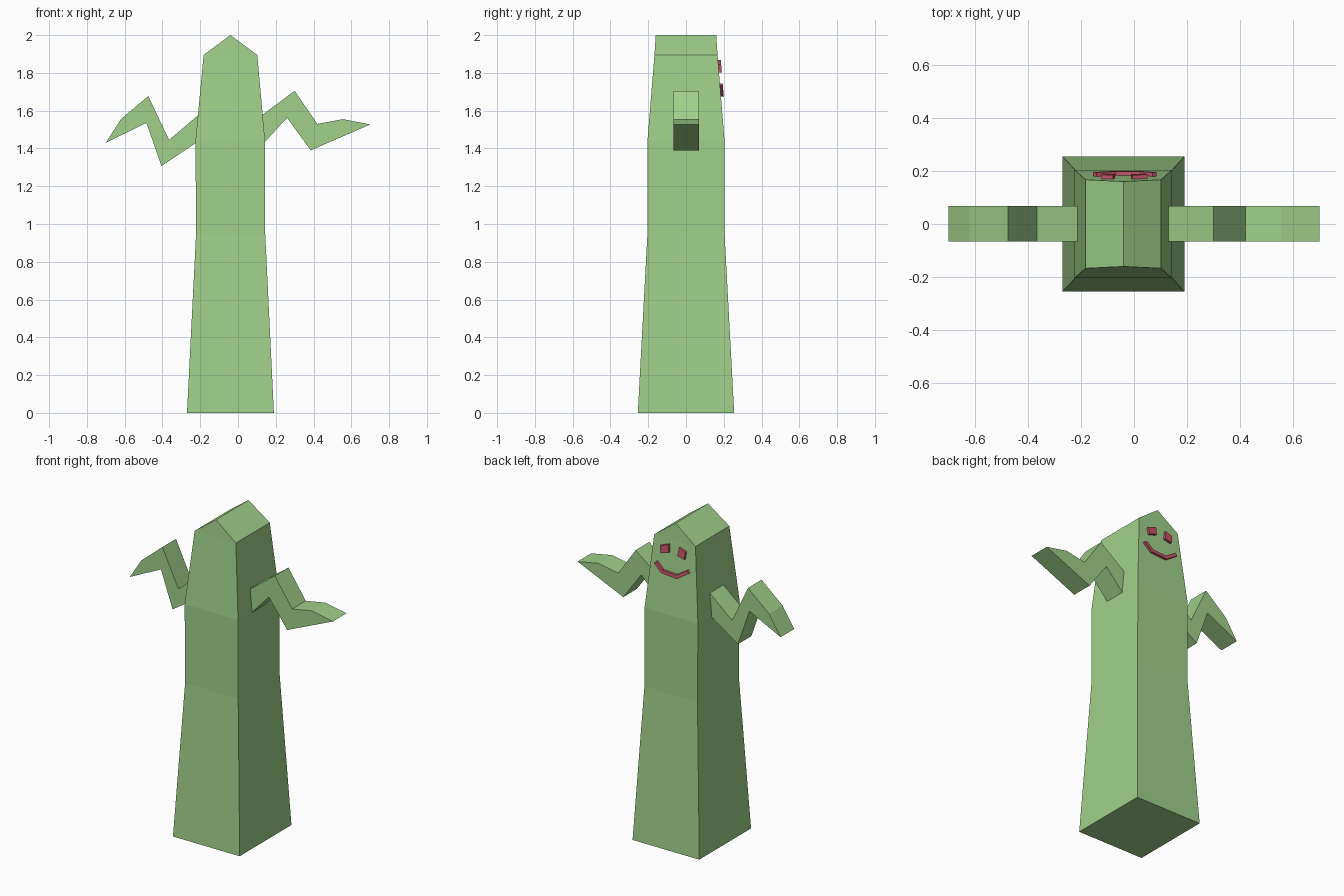
import bpy, bmesh

if "Cube" in bpy.data.objects:
    bpy.data.objects.remove(bpy.data.objects["Cube"])


def material(name, color):
    m = bpy.data.materials.new(name)
    m.diffuse_color = color
    m.use_nodes = True
    m.node_tree.nodes["Principled BSDF"].inputs["Base Color"].default_value = m.diffuse_color
    return m


GREEN = material("cactus_green", (0.35, 0.63, 0.25, 1))
PINK = material("face_pink", (0.55, 0.09, 0.14, 1))


def finish(bm, name, mat):
    bmesh.ops.recalc_face_normals(bm, faces=bm.faces)
    me = bpy.data.meshes.new(name)
    bm.to_mesh(me)
    bm.free()
    me.materials.append(mat)
    ob = bpy.data.objects.new(name, me)
    bpy.context.collection.objects.link(ob)
    return ob


def slab(name, outline, back, front, mat):
    """Closed prism from an (x, z) outline; back/front give y for a height z."""
    bm = bmesh.new()
    a = [bm.verts.new((x, back(z), z)) for x, z in outline]
    b = [bm.verts.new((x, front(z), z)) for x, z in outline]
    n = len(outline)
    caps = [bm.faces.new(a), bm.faces.new(b[::-1])]
    for i in range(n):
        j = (i + 1) % n
        bm.faces.new((a[i], b[i], b[j], a[j]))
    bmesh.ops.triangulate(bm, faces=caps)
    return finish(bm, name, mat)


# Body: tapering four-sided rings closed by a gabled top
bm = bmesh.new()
rings = []
for z, x0, x1, y in [(0, -.27, .19, .255), (.95, -.222, .144, .204),
                     (1.44, -.225, .143, .204), (1.895, -.182, .102, .167)]:
    rings.append([bm.verts.new(p) for p in
                  ((x0, -y, z), (x1, -y, z), (x1, y, z), (x0, y, z))])
for lo, hi in zip(rings, rings[1:]):
    for i in range(4):
        j = (i + 1) % 4
        bm.faces.new((lo[i], lo[j], hi[j], hi[i]))
bm.faces.new(rings[0][::-1])
fl, fr, br, bl = rings[-1]
rf, rb = (bm.verts.new((-.04, y, 2)) for y in (-.16, .16))
for f in ((fl, fr, rf), (br, bl, rb), (fr, br, rb, rf), (bl, fl, rf, rb)):
    bm.faces.new(f)
finish(bm, "body", GREEN)

# Arms: zigzag outlines extruded in depth
arms = {
    "right_arm": [(.125, 1.575), (.30, 1.705), (.42, 1.53), (.555, 1.555),
                  (.70, 1.527), (.385, 1.39), (.26, 1.562), (.138, 1.43)],
    "left_arm": [(-.21, 1.577), (-.365, 1.445), (-.475, 1.677), (-.62, 1.555),
                 (-.70, 1.43), (-.485, 1.535), (-.405, 1.307), (-.222, 1.43)],
}
for name, outline in arms.items():
    slab(name, outline, lambda z: -.066, lambda z: .068, GREEN)


# Face: thin pieces following the leaning back wall
def wall(z):
    return .204 - .081 * (z - 1.44)


def face_part(name, outline):
    slab(name, outline, lambda z: wall(z) - .01, lambda z: wall(z) + .015, PINK)


face_part("eye_a", [(.05, 1.845), (-.008, 1.867), (-.011, 1.818), (.043, 1.802)])
face_part("eye_b", [(-.08, 1.866), (-.125, 1.85), (-.12, 1.803), (-.072, 1.814)])
face_part("mouth", [(.085, 1.733), (.033, 1.684), (-.077, 1.676), (-.155, 1.728),
                    (-.142, 1.745), (-.07, 1.698), (.022, 1.703), (.07, 1.745)])
